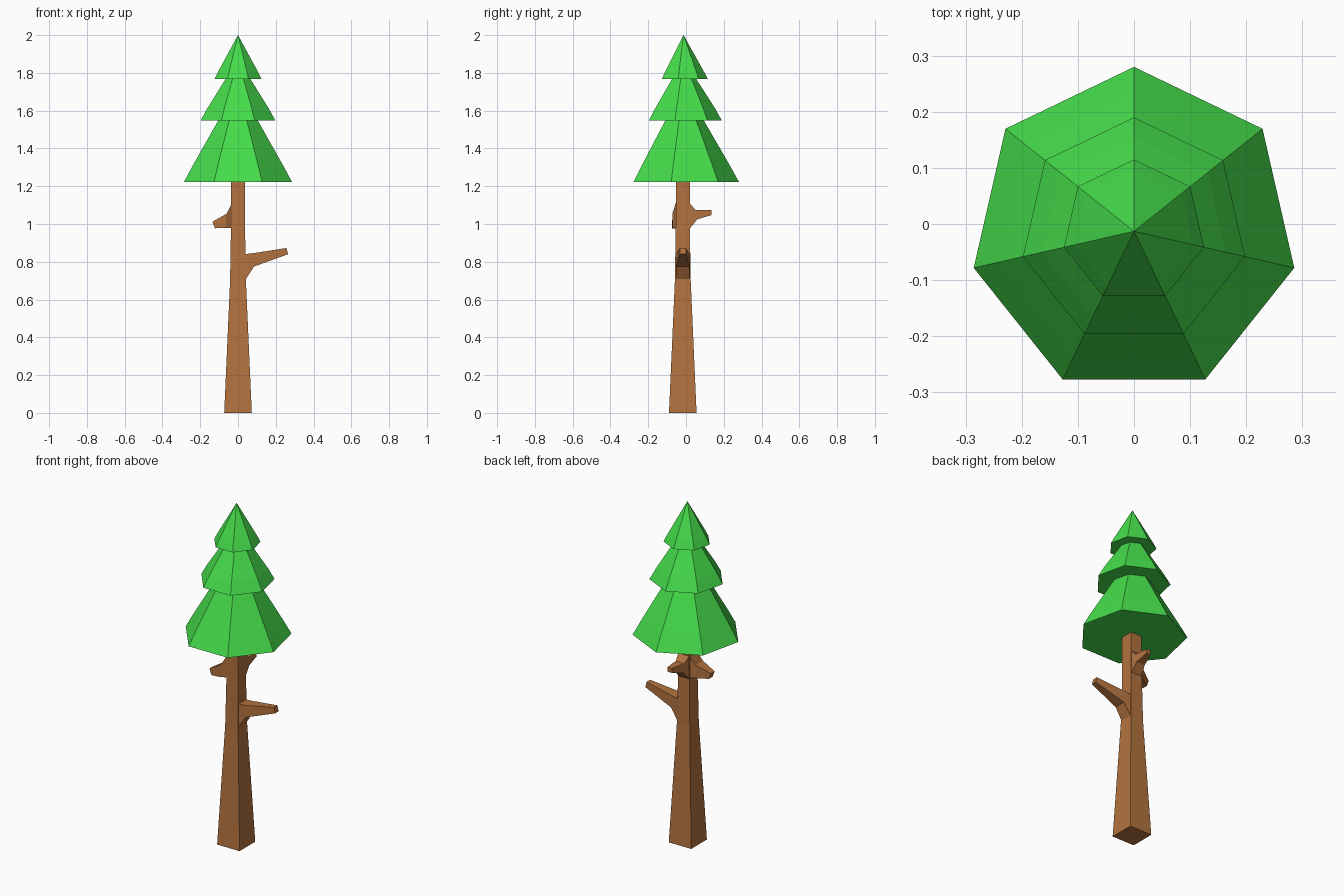
import bpy, bmesh, math
from mathutils import Vector

if "Cube" in bpy.data.objects:
    bpy.data.objects.remove(bpy.data.objects["Cube"])


def material(name, color):
    m = bpy.data.materials.new(name)
    m.diffuse_color = (*color, 1)
    m.use_nodes = True
    m.node_tree.nodes["Principled BSDF"].inputs["Base Color"].default_value = m.diffuse_color
    return m


bark = material("bark", (0.45, 0.17, 0.05))
needles = material("needles", (0.06, 0.72, 0.07))


def loft(name, rings, mat):
    """Skin a stack of equal-sided rings and cap both ends."""
    bm = bmesh.new()
    loops = [[bm.verts.new(p) for p in ring] for ring in rings]
    n = len(loops[0])
    for a, b in zip(loops, loops[1:]):
        for i in range(n):
            j = (i + 1) % n
            bm.faces.new((a[i], a[j], b[j], b[i]))
    bm.faces.new(loops[0])
    bm.faces.new(loops[-1])
    bmesh.ops.remove_doubles(bm, verts=bm.verts, dist=1e-5)
    bmesh.ops.recalc_face_normals(bm, faces=bm.faces)
    me = bpy.data.meshes.new(name)
    bm.to_mesh(me)
    bm.free()
    me.materials.append(mat)
    ob = bpy.data.objects.new(name, me)
    bpy.context.collection.objects.link(ob)
    return ob


def square(half, z, cy=-0.017):
    return [(sx * half, cy + sy * half, z) for sx, sy in ((-1, -1), (1, -1), (1, 1), (-1, 1))]


def branch(name, axis, sections):
    """Sections: (reach at bottom, reach at top, sideways centre, half width, z low, z high)."""
    rings = []
    for lo, hi, c, w, z0, z1 in sections:
        pts = [(lo, c - w, z0), (lo, c + w, z0), (hi, c + w, z1), (hi, c - w, z1)]
        if axis == "y":
            pts = [(s, r, z) for r, s, z in pts]
        rings.append(pts)
    return loft(name, rings, bark)


def heptagon(r, z, cy=-0.013):
    return [(r * math.sin(i * math.tau / 7), cy + r * math.cos(i * math.tau / 7), z) for i in range(7)]


# Square tapered trunk
loft("trunk", [square(0.073, 0), square(0.042, 0.70), square(0.037, 1.0), square(0.037, 1.23)], bark)

# Branch stubs
branch("right_branch", "x", [(0.03, 0.03, -0.017, 0.038, 0.69, 0.84),
                             (0.085, 0.085, -0.017, 0.034, 0.775, 0.846),
                             (0.265, 0.257, -0.017, 0.016, 0.84, 0.873)])
branch("left_branch", "x", [(-0.03, -0.03, -0.017, 0.036, 0.98, 1.115),
                            (-0.068, -0.06, -0.038, 0.034, 0.98, 1.055),
                            (-0.122, -0.135, -0.056, 0.017, 0.977, 1.012)])
branch("back_branch", "y", [(0.015, 0.015, 0.0, 0.036, 0.97, 1.115),
                            (0.06, 0.05, 0.004, 0.028, 1.025, 1.075),
                            (0.135, 0.135, 0.012, 0.014, 1.047, 1.073)])

# Three flared tiers of foliage on one seven-sided profile
profile = [(0.293, 1.223), (0.248, 1.305), (0.108, 1.547),
           (0.203, 1.547), (0.168, 1.61), (0.068, 1.767),
           (0.128, 1.767), (0.109, 1.805)]
rings = [heptagon(r, z) for r, z in profile] + [heptagon(0.0001, 2.0)]
loft("foliage", rings, needles)
